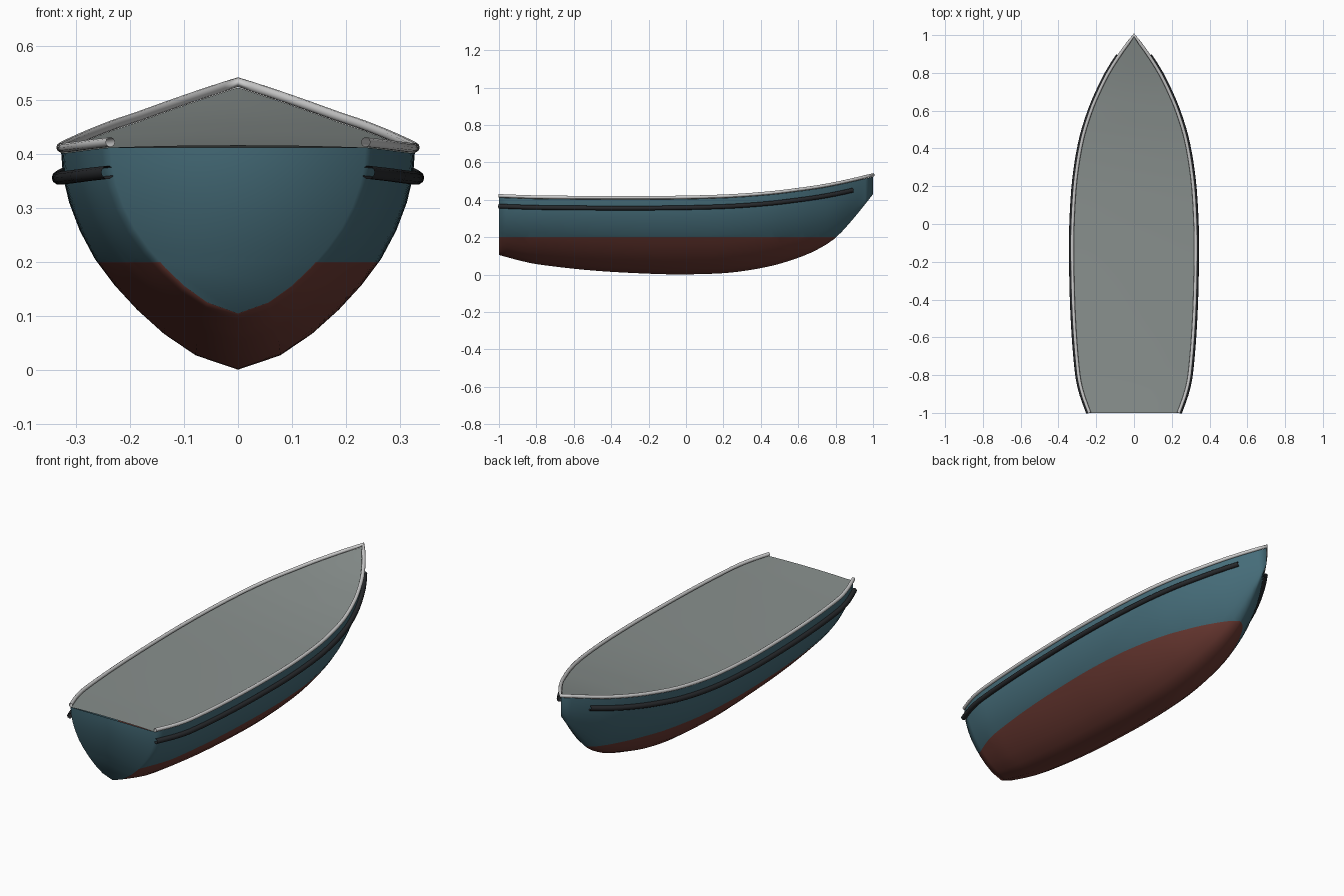
import bpy, bmesh, math

if "Cube" in bpy.data.objects:
    bpy.data.objects.remove(bpy.data.objects["Cube"])

# y, half breadth, top edge z, keel z
STATIONS = [(-1, .236, .412, .105), (-.9, .272, .408, .078), (-.8, .294, .405, .056),
            (-.5, .318, .402, .022), (-.15, .327, .402, .003), (.05, .323, .405, .002),
            (.25, .308, .412, .012), (.45, .274, .427, .045), (.6, .228, .445, .09),
            (.7, .186, .459, .133), (.8, .136, .477, .197), (.9, .073, .499, .305),
            (1, 0, .523, .43)]
# normalised half section: fraction of breadth, fraction of height
SECTION = [(0, 0), (.24, .066), (.42, .165), (.57, .275), (.70, .39), (.81, .51),
           (.895, .64), (.955, .77), (.99, .89), (1, 1)]


def hull_at(y):
    """Smoothly interpolated (half breadth, top z, keel z)."""
    S = STATIONS
    n = len(S)
    i = max(j for j in range(n - 1) if S[j][0] <= y + 1e-9)
    a, b = S[i], S[i + 1]
    h = b[0] - a[0]
    t = (y - a[0]) / h
    out = []
    for k in (1, 2, 3):
        def slope(j):
            lo, hi = S[max(j - 1, 0)], S[min(j + 1, n - 1)]
            return (hi[k] - lo[k]) / (hi[0] - lo[0])
        out.append((2*t**3 - 3*t*t + 1) * a[k] + (t**3 - 2*t*t + t) * h * slope(i)
                   + (3*t*t - 2*t**3) * b[k] + (t**3 - t*t) * h * slope(i + 1))
    return out


def mat(name, c):
    m = bpy.data.materials.new(name)
    m.diffuse_color = (*c, 1)
    m.use_nodes = True
    m.node_tree.nodes["Principled BSDF"].inputs["Base Color"].default_value = m.diffuse_color
    return m


def finish(bm, name, mats):
    me = bpy.data.meshes.new(name)
    for f in bm.faces:
        f.smooth = True
    bm.to_mesh(me)
    bm.free()
    ob = bpy.data.objects.new(name, me)
    bpy.context.collection.objects.link(ob)
    for m in mats:
        me.materials.append(m)
    return ob


def loft(bm, rows):
    vs = [[bm.verts.new(p) for p in r] for r in rows]
    for r, s in zip(vs, vs[1:]):
        for j in range(len(r) - 1):
            bm.faces.new((r[j], r[j + 1], s[j + 1], s[j]))
    return vs


def tube(name, paths, radius, m):
    cu = bpy.data.curves.new(name, 'CURVE')
    cu.dimensions = '3D'
    cu.bevel_depth = radius
    cu.bevel_resolution = 3
    for pts in paths:
        sp = cu.splines.new('POLY')
        sp.points.add(len(pts) - 1)
        for p, co in zip(sp.points, pts):
            p.co = (*co, 1)
    ob = bpy.data.objects.new(name, cu)
    bpy.context.collection.objects.link(ob)
    if m:
        cu.materials.append(m)


teal = mat("topside_paint", (.06, .15, .19))
red = mat("bottom_paint", (.16, .045, .035))
black = mat("rubber", (.02, .022, .025))
grey = mat("deck_paint", (.25, .28, .27))
N = 48
ys = [-1 + 2 * i / N for i in range(N + 1)]
full = [(-u, v) for u, v in reversed(SECTION[1:])] + SECTION

# hull shell with transom, split at the waterline
bm = bmesh.new()
rows = []
for y in ys:
    b, s, k = hull_at(y)
    rows.append([(u * b, y, k + v * (s - k)) for u, v in full])
vs = loft(bm, rows)
bm.faces.new(vs[0])
bmesh.ops.remove_doubles(bm, verts=bm.verts, dist=1e-5)
bmesh.ops.bisect_plane(bm, geom=bm.verts[:] + bm.edges[:] + bm.faces[:],
                       plane_co=(0, 0, .2), plane_no=(0, 0, 1))
bmesh.ops.recalc_face_normals(bm, faces=bm.faces)
for f in bm.faces:
    c = f.calc_center_median()
    f.material_index = int(c.z < .2 and c.y > -.999)
finish(bm, "hull", [teal, red])

# slightly cambered deck
bm = bmesh.new()
rows = []
for y in ys:
    b, s, k = hull_at(y)
    rows.append([(b * i / 4, y, s + .018 * b * (1 - (i / 4) ** 2)) for i in range(-4, 5)])
loft(bm, rows)
bmesh.ops.remove_doubles(bm, verts=bm.verts, dist=1e-5)
bmesh.ops.recalc_face_normals(bm, faces=bm.faces)
finish(bm, "deck", [grey])

# gunwale rail running round the bow
side = [(hull_at(y)[0], y, hull_at(y)[1] + .010) for y in ys]
tube("gunwale_rail", [side + [(-x, y, z) for x, y, z in reversed(side[:-1])]], .009, None)

# rubbing strakes on both sides
strakes = []
for sx in (1, -1):
    pts = []
    for i in range(41):
        y = -1 + 1.89 * i / 40
        b, s, k = hull_at(y)
        pts.append((sx * (b + .005), y, s - .046))
    strakes.append(pts)
tube("rub_strake", strakes, .0125, black)
